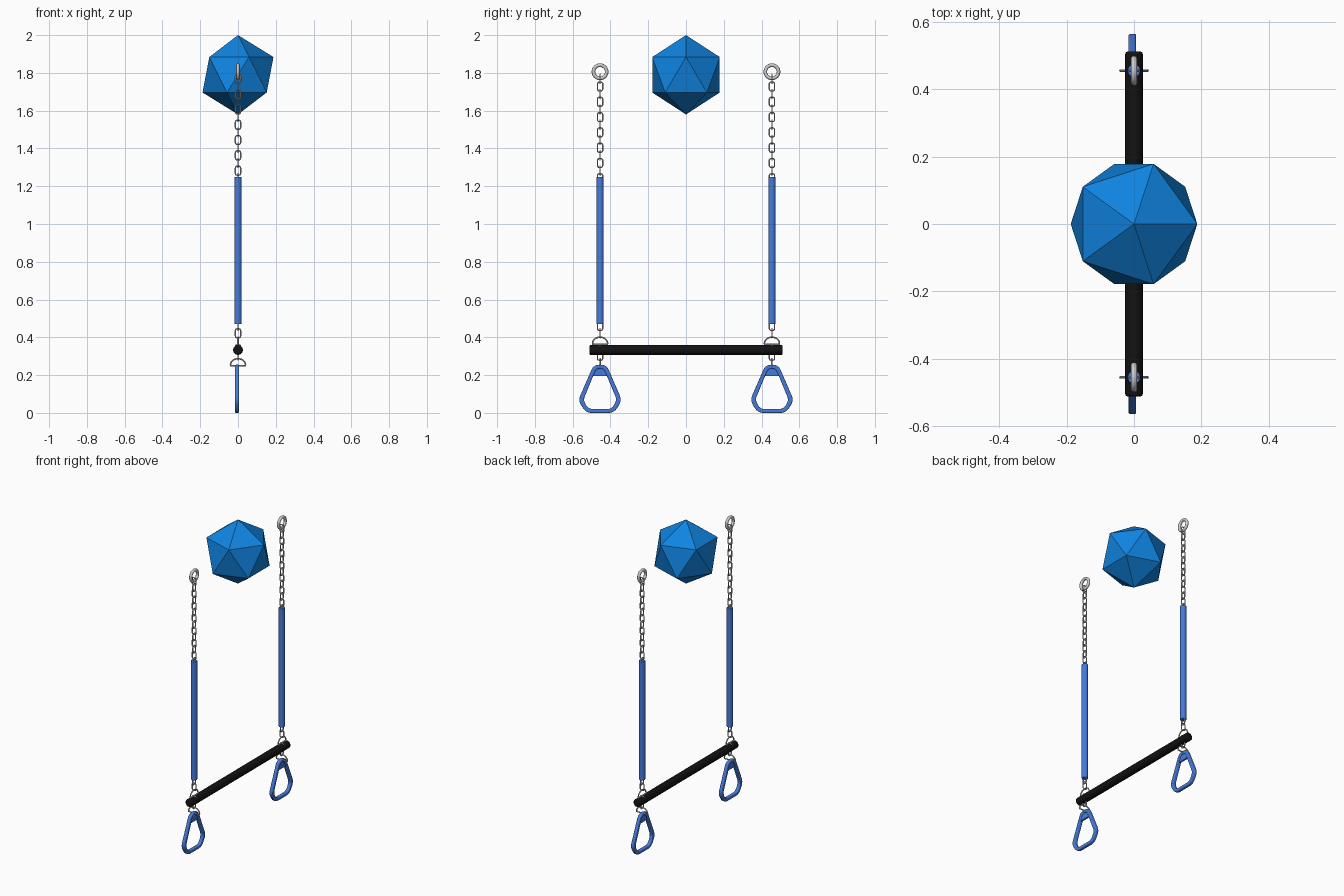
import bpy, bmesh, math
from mathutils import Vector

if "Cube" in bpy.data.objects:
    bpy.data.objects.remove(bpy.data.objects["Cube"])

SIDE_Y = 0.455


def material(name, rgb):
    m = bpy.data.materials.new(name)
    m.diffuse_color = (*rgb, 1)
    m.use_nodes = True
    m.node_tree.nodes["Principled BSDF"].inputs["Base Color"].default_value = m.diffuse_color
    return m


BALL_BLUE = material("ball_blue", (0.005, 0.23, 0.75))
BLUE = material("blue_plastic", (0.06, 0.2, 0.72))
BLACK = material("black_grip", (0.006, 0.006, 0.006))


def rounded(corners, radius, steps=5):
    """Round the corners of a closed 2D polygon."""
    pts, n = [], len(corners)
    for i in range(n):
        p, c, q = (Vector(corners[(i + k) % n]) for k in (-1, 0, 1))
        a = c + (p - c).normalized() * min(radius, (p - c).length * 0.49)
        b = c + (q - c).normalized() * min(radius, (q - c).length * 0.49)
        for s in range(steps + 1):
            t = s / steps
            pts.append(a * (1 - t) ** 2 + c * 2 * t * (1 - t) + b * t * t)
    return pts


def add_wire(bm, pts, r, centre, plane, sides=8):
    """Sweep a round wire along a closed path lying in the x-z or y-z plane."""
    rings, n = [], len(pts)
    for i, p in enumerate(pts):
        t = (pts[(i + 1) % n] - pts[i - 1]).normalized()
        nor = Vector((t.y, -t.x))
        ring = []
        for k in range(sides):
            a = 2 * math.pi * k / sides
            u = p + nor * r * math.cos(a)
            w = r * math.sin(a)
            co = (w, u.x, u.y) if plane == "y" else (u.x, w, u.y)
            ring.append(bm.verts.new(Vector(co) + Vector(centre)))
        rings.append(ring)
    for i in range(n):
        a, b = rings[i], rings[(i + 1) % n]
        for k in range(sides):
            j = (k + 1) % sides
            bm.faces.new((a[k], a[j], b[j], b[k]))


def finish(bm, name, mat=None, bevel=0, smooth=True):
    bmesh.ops.recalc_face_normals(bm, faces=bm.faces)
    me = bpy.data.meshes.new(name)
    bm.to_mesh(me)
    bm.free()
    ob = bpy.data.objects.new(name, me)
    bpy.context.collection.objects.link(ob)
    if mat:
        me.materials.append(mat)
    if bevel:
        mod = ob.modifiers.new("bevel", "BEVEL")
        mod.width, mod.segments, mod.limit_method = bevel, 3, "ANGLE"
        mod.angle_limit = math.radians(50)
    if smooth:
        bpy.ops.object.select_all(action="DESELECT")
        ob.select_set(True)
        bpy.context.view_layer.objects.active = ob
        bpy.ops.object.shade_smooth_by_angle(angle=math.radians(40))
    return ob


def rod(name, r, length, loc, mat, bevel, along_y=False):
    bm = bmesh.new()
    bmesh.ops.create_cone(bm, cap_ends=True, segments=32, radius1=r, radius2=r, depth=length)
    ob = finish(bm, name, mat, bevel)
    ob.location = loc
    if along_y:
        ob.rotation_euler.x = math.pi / 2
    return ob


def plate(name, outer, inner, thick, loc, bevel):
    """Flat plate in the y-z plane, with a hole when inner is given."""
    bm = bmesh.new()
    n = len(outer)
    vo = [bm.verts.new((-thick / 2, p.x, p.y)) for p in outer]
    if inner:
        vi = [bm.verts.new((-thick / 2, p.x, p.y)) for p in inner]
        for i in range(n):
            j = (i + 1) % n
            bm.faces.new((vo[i], vo[j], vi[j], vi[i]))
    else:
        bm.faces.new(vo)
    res = bmesh.ops.extrude_face_region(bm, geom=bm.faces[:])
    moved = [g for g in res["geom"] if isinstance(g, bmesh.types.BMVert)]
    bmesh.ops.translate(bm, verts=moved, vec=(thick, 0, 0))
    if not inner or min(len(f.link_faces) for f in bm.edges) < 2:
        bmesh.ops.holes_fill(bm, edges=bm.edges[:], sides=n) if not inner else None
    ob = finish(bm, name, BLUE, bevel)
    ob.location = loc
    return ob


# faceted ball
bm = bmesh.new()
bmesh.ops.create_icosphere(bm, subdivisions=1, radius=0.21)
ball = finish(bm, "faceted_ball", BALL_BLUE, smooth=False)
ball.location.z = 1.79

# trapeze bar
rod("trapeze_bar", 0.026, 1.024, (0, 0, 0.333), BLACK, 0.008, along_y=True)

# wire and handle outlines
link = rounded([(-.014, -.024), (.014, -.024), (.014, .024), (-.014, .024)], 0.012)
arch = [Vector((0.04 * math.cos(a), 0.034 * math.sin(a)))
        for a in (math.pi * k / 16 for k in range(17))]
d_ring = rounded([(-.042, -.004), (.042, -.004)], 0.001, 1)[1:3] + arch
frame_outer = rounded([(-.034, .255), (-.116, .066), (-.074, 0), (.074, 0), (.116, .066), (.034, .255)], 0.03)
frame_inner = rounded([(-.020, .235), (-.089, .068), (-.062, .021), (.062, .021), (.089, .068), (.020, .235)], 0.022)
web = rounded([(-.025, .242), (-.045, .194), (.045, .194), (.025, .242)], 0.004, 2)

for side, y in (("left", -SIDE_Y), ("right", SIDE_Y)):
    # hanging ring
    bm = bmesh.new()
    circle = [Vector((math.cos(a), math.sin(a))) * 0.035
              for a in (2 * math.pi * k / 32 for k in range(32))]
    add_wire(bm, circle, 0.0095, (0, y, 1.806), "y", 12)
    finish(bm, side + "_hanging_ring")

    # upper chain, links turned alternately
    bm = bmesh.new()
    for i in range(-1, 13):
        add_wire(bm, link, 0.0035, (0, y, 1.728 - 0.0405 * i), "y" if i % 2 == 0 else "x")
    finish(bm, side + "_upper_chain")

    # lower chain links above and through the bar
    bm = bmesh.new()
    for z, plane in ((0.46, "y"), (0.422, "x"), (0.337, "x"), (0.303, "y")):
        add_wire(bm, link, 0.0035, (0, y, z), plane)
    finish(bm, side + "_lower_chain")

    # D-shaped connectors
    for part, z, plane in (("bar", 0.367, "y"), ("handle", 0.253, "x")):
        bm = bmesh.new()
        add_wire(bm, d_ring, 0.004, (0, y, z), plane)
        finish(bm, side + "_" + part + "_connector")

    # chain sleeve
    rod(side + "_chain_sleeve", 0.019, 0.78, (0, y, 0.86), BLUE, 0.002)

    # hand grip with recessed web
    plate(side + "_handle", frame_outer, frame_inner, 0.022, (-0.005, y, 0), 0.005)
    plate(side + "_handle_web", web, None, 0.012, (-0.005, y, 0), 0.001)
